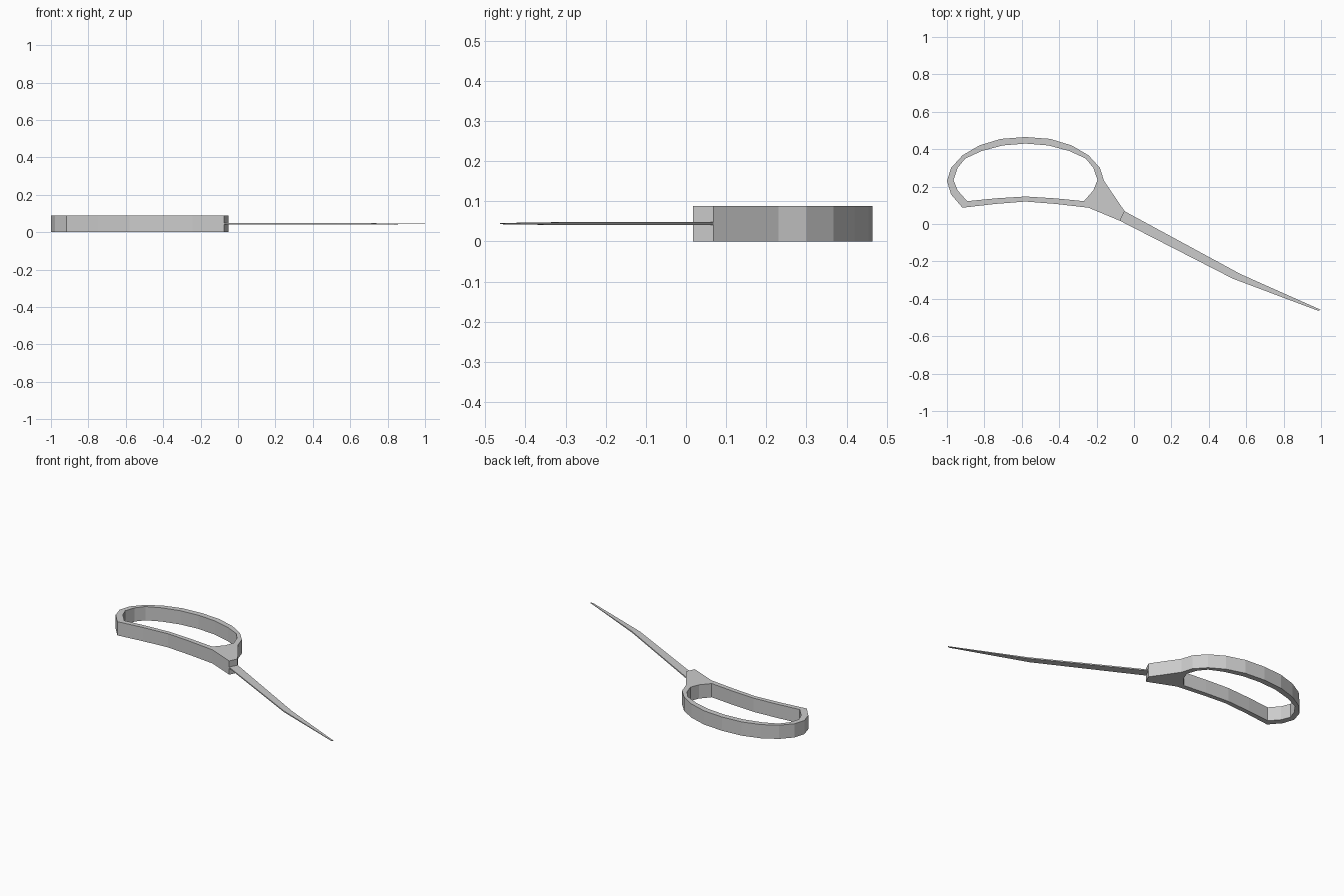
import bpy, bmesh

if "Cube" in bpy.data.objects:
    bpy.data.objects.remove(bpy.data.objects["Cube"])

CX = -0.58  # symmetry axis of the finger loop


def make_object(name, bm):
    bmesh.ops.recalc_face_normals(bm, faces=bm.faces)
    mesh = bpy.data.meshes.new(name)
    bm.to_mesh(mesh)
    bm.free()
    obj = bpy.data.objects.new(name, mesh)
    bpy.context.collection.objects.link(obj)
    return obj


def mirrored_loop(half):
    # half profile runs from top centre to bottom centre, as offsets from CX
    right = [(CX + x, y) for x, y in half]
    left = [(CX - x, y) for x, y in half[1:-1]]
    return right + left[::-1]


# Finger loop: matching outer and inner profiles
outer = mirrored_loop([(0, .465), (.132, .455), (.247, .42), (.337, .367), (.398, .30),
                       (.42, .23), (.398, .158), (.337, .087), (.165, .107), (0, .12)])
inner = mirrored_loop([(0, .43), (.122, .42), (.235, .39), (.322, .35), (.363, .30),
                       (.385, .235), (.363, .18), (.312, .122), (.16, .137), (0, .147)])
# Pull the outer side out into the neck that grips the blade
outer[6:7] = [(-.05, .068), (-.075, .017)]
inner[6:7] = [inner[6], inner[6]]

H = .088
bm = bmesh.new()
rings = []
for loop, z in ((outer, 0), (outer, H), (inner, H), (inner, 0)):
    ring, last = [], None
    for p in loop:
        if p != last:
            v = bm.verts.new((*p, z))
        ring.append(v)
        last = p
    rings.append(ring)
n = len(outer)
for k in range(4):
    a, b = rings[k], rings[(k + 1) % 4]
    for i in range(n):
        j = (i + 1) % n
        quad = list(dict.fromkeys((a[i], a[j], b[j], b[i])))
        if len(quad) > 2:
            bm.faces.new(quad)
make_object("handle", bm)

# Blade: long thin bar, bent once and tapering to a point
sections = [((-.075, .081), (-.099, .031), .004), ((-.05, .068), (-.075, .017), .004),
            ((.57, -.268), (.53, -.293), .004), ((.999, -.459), (.985, -.464), .0015)]
bm = bmesh.new()
prev = None
ZM = .0445
for upper, lower, t in sections:
    cur = [bm.verts.new((*p, ZM + s)) for p, s in
           ((upper, -t), (upper, t), (lower, t), (lower, -t))]
    if prev:
        for i in range(4):
            j = (i + 1) % 4
            bm.faces.new((prev[i], prev[j], cur[j], cur[i]))
    else:
        bm.faces.new(cur)
    prev = cur
bm.faces.new(prev)
make_object("blade", bm)
